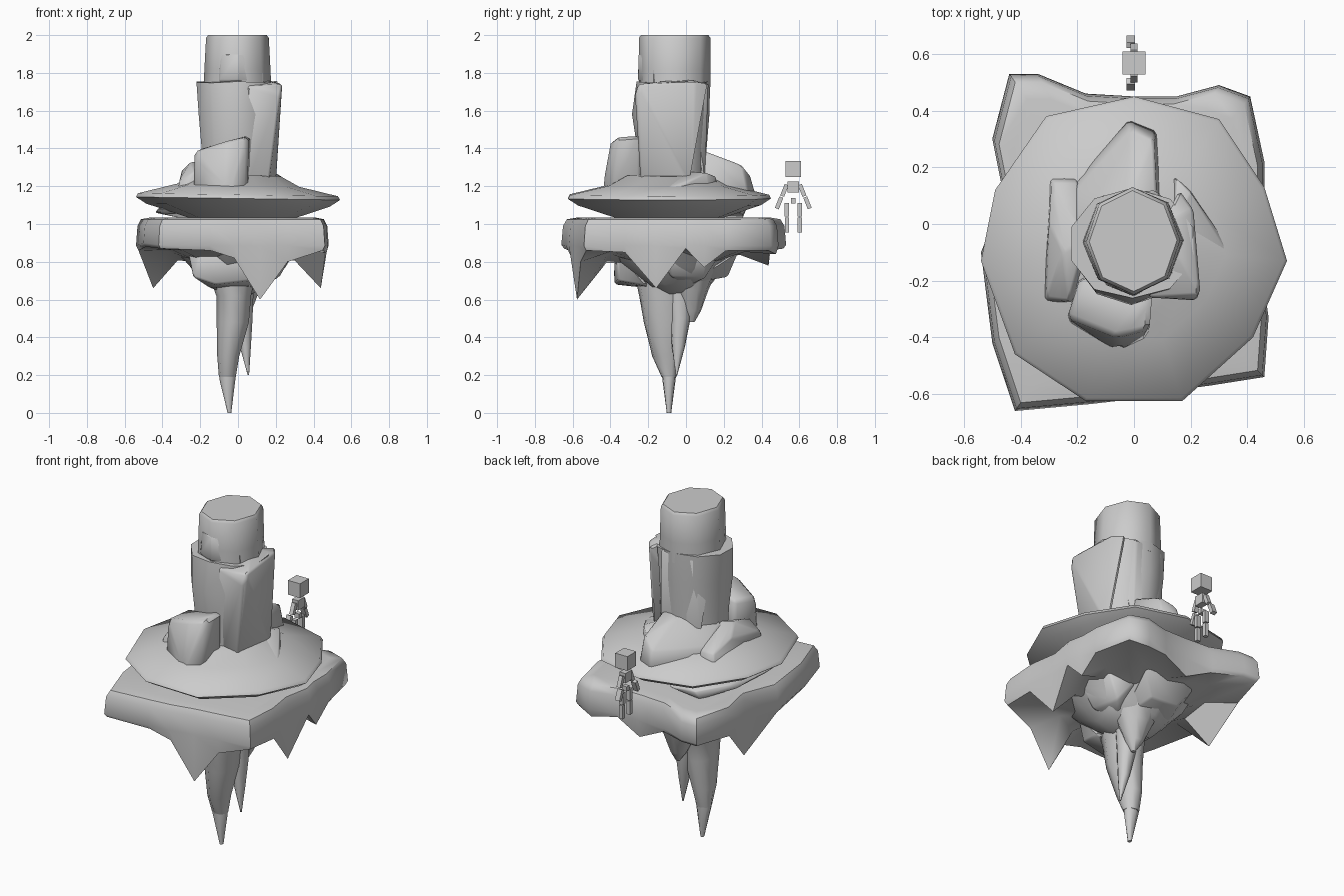
import bpy, bmesh, math, random
from mathutils import Vector

random.seed(4)

def finish(bm, name, angle=35):
    bmesh.ops.recalc_face_normals(bm, faces=bm.faces)
    me = bpy.data.meshes.new(name)
    bm.to_mesh(me)
    bm.free()
    ob = bpy.data.objects.new(name, me)
    bpy.context.collection.objects.link(ob)
    for p in me.polygons:
        p.use_smooth = True
    me.set_sharp_from_angle(angle=math.radians(angle))
    return ob

def loft(name, rings, angle=35):
    """Skin a stack of equal-length point rings and cap both ends."""
    bm = bmesh.new()
    vs = [[bm.verts.new(p) for p in r] for r in rings]
    n = len(rings[0])
    for a, b in zip(vs, vs[1:]):
        for i in range(n):
            j = (i + 1) % n
            bm.faces.new((a[i], a[j], b[j], b[i]))
    bm.faces.new(vs[0])
    bm.faces.new(vs[-1])
    return finish(bm, name, angle)

def ring(cx, cy, z, rx, ry, n=8, jit=0.0, zjit=0.0, rot=0.5):
    pts = []
    for i in range(n):
        a = 2 * math.pi * (i + rot) / n
        k = 1 + random.uniform(-jit, jit)
        pts.append((cx + rx * k * math.cos(a), cy + ry * k * math.sin(a),
                    z + random.uniform(-zjit, zjit)))
    return pts

def rock(name, pts, bevel=0.01):
    """Convex boulder around a few points, with softened edges."""
    bm = bmesh.new()
    for p in pts:
        bm.verts.new(p)
    res = bmesh.ops.convex_hull(bm, input=bm.verts)
    bmesh.ops.delete(bm, geom=[v for v in res["geom_interior"] if isinstance(v, bmesh.types.BMVert)], context='VERTS')
    bmesh.ops.dissolve_limit(bm, angle_limit=math.radians(6), verts=bm.verts, edges=bm.edges)
    if bevel:
        bmesh.ops.bevel(bm, geom=bm.edges[:], offset=bevel, segments=1, affect='EDGES', clamp_overlap=True)
    return finish(bm, name, 45)

def spike(name, secs, n=9):
    loft(name, [ring(x, y, z, rx, ry, n) for x, y, z, rx, ry in secs], 60)

# --- slab: outline point x, y and the height its skirt hangs down to
outline = [(-.42, -.66, .87), (-.15, -.635, .86), (-.02, -.62, .82), (.12, -.59, .6), (.27, -.57, .8),
           (.46, -.54, .86), (.475, -.33, .85), (.45, -.16, .66), (.48, .0, .87), (.46, .1, .77), (.46, .22, .86),
           (.41, .45, .86), (.3, .49, .84),
           (.15, .45, .86), (0, .45, .78), (-.17, .46, .86), (-.34, .53, .87), (-.44, .53, .87),
           (-.5, .3, .86), (-.46, .1, .66), (-.54, -.1, .86), (-.5, -.42, .88)]
C = Vector((-.02, -.07))

def inset(k, zf):
    return [((x - C.x) * k + C.x, (y - C.y) * k + C.y, zf(z)) for x, y, z in outline]

loft("island_slab", [inset(.85, lambda z: 1.035),
                     inset(.95, lambda z: 1.025),
                     inset(.985, lambda z: .99),
                     inset(1.0, lambda z: max(z + .02, .885)),
                     inset(.975, lambda z: z),
                     inset(.68, lambda z: .86 - .25 * (.87 - z)),
                     inset(.4, lambda z: .8)], 50)

# --- broken rock under the slab
loft("underside_mass", [ring(-.01, -.07, .9, .36, .4, 9),
                        ring(-.01, -.07, .79, .26, .29, 9, .12, .03),
                        ring(0, -.05, .69, .18, .19, 9, .1, .03),
                        ring(0, -.05, .63, .08, .1, 9)], 40)
rock("underside_front_block", [(-.27, -.3, .86), (-.24, -.38, .72), (-.12, -.38, .68), (.06, -.36, .7),
                               (.1, -.36, .86), (-.15, -.2, .66), (.08, -.2, .67), (-.2, -.38, .86)])
rock("underside_right_block", [(.1, -.2, .88), (.3, -.1, .86), (.28, .12, .86), (.1, .2, .86),
                               (.22, -.08, .72), (.2, .1, .71), (.1, 0, .66)])
rock("underside_back_block", [(-.2, .28, .86), (.15, .28, .86), (-.12, .22, .73), (.06, .22, .72),
                              (-.2, .0, .7), (.1, .0, .68)])

# --- hanging stalactites
spike("main_stalactite", [(-.03, -.09, .8, .15, .2), (-.02, -.11, .62, .095, .14),
                          (-.025, -.11, .48, .088, .115), (-.05, -.1, .3, .06, .08), (-.055, -.09, .19, .046, .04)])
spike("stalactite_tip", [(-.055, -.09, .24, .042, .04), (-.055, -.09, .18, .044, .036),
                         (-.045, -.09, 0, .01, .012)])
spike("side_stalactite", [(.02, -.03, .75, .07, .08), (.03, -.03, .5, .05, .055),
                          (.04, -.04, .35, .03, .035), (.055, -.05, .2, .004, .004)])
spike("back_stalactite", [(.02, .03, .8, .17, .16), (.02, .03, .65, .1, .09), (.025, .03, .54, .05, .05),
                          (.03, .03, .48, .01, .015)])

# --- thin stones between slab and disc
rock("left_ledge_stone", [(-.44, -.2, 1.06), (-.42, .12, 1.06), (-.3, .3, 1.03), (-.1, .3, 1.05),
                          (-.42, -.2, 1.085), (-.4, .15, 1.09), (-.28, .32, 1.08), (-.05, .25, 1.09)], .006)

# --- wide disc
rim = [(0, .45), (.3, .37), (.46, .13), (.54, -.13), (.42, -.4), (.17, -.625), (-.17, -.625),
       (-.42, -.46), (-.54, -.13), (-.49, .12), (-.31, .38)]

def disc(k, z):
    return [(x * k, (y + .08) * k - .08, z - .015 * x) for x, y in rim]

loft("upper_disc", [disc(.42, 1.26), disc(.6, 1.205), disc(.98, 1.155), disc(1, 1.135),
                    disc(.9, 1.1), disc(.62, 1.05), disc(.45, 1.02)], 50)

# --- tower
loft("tower_lower", [ring(0, -.07, 1.2, .195, .17, 10), ring(-.005, -.075, 1.4, .2, .185, 10, .02),
                     ring(-.01, -.08, 1.58, .205, .205, 10, .02),
                     ring(-.005, -.07, 1.75, .225, .195, 10, .02, .01)], 50)
rock("tower_side_column", [(.04, -.22, 1.2), (.16, -.24, 1.2), (.2, .02, 1.2), (.12, -.24, 1.45), (.2, -.2, 1.45),
                           (.05, -.26, 1.73), (.22, -.27, 1.68), (.235, -.25, 1.74), (.21, .05, 1.75),
                           (.16, .12, 1.74), (.1, .0, 1.77)], .01)
rock("tower_back_column", [(-.14, .07, 1.2), (.1, .1, 1.2), (-.12, .1, 1.74), (.08, .12, 1.75),
                           (.14, 0, 1.75), (-.18, -.02, 1.76)], .012)
loft("tower_top", [ring(-.003, -.06, z, rx, ry, 8, 0, 0, .02) for z, rx, ry in
                   ((1.7, .18, .188), (1.82, .175, .19), (1.985, .166, .19), (2, .155, .178))], 50)
rock("tower_top_panel", [(-.11, -.18, 1.74), (-.1, -.215, 1.76), (.0, -.256, 1.76), (.14, -.17, 1.74),
                         (-.09, -.213, 1.9), (.0, -.254, 1.9), (.13, -.17, 1.89), (0, -.1, 1.8)], .006)

# --- boulders around the tower base
rock("front_boulder", [(-.24, -.34, 1.17), (-.06, -.45, 1.17), (.05, -.4, 1.17), (.06, -.24, 1.17), (-.19, -.18, 1.17),
                       (-.235, -.33, 1.38), (-.06, -.4, 1.44), (.055, -.37, 1.46), (.065, -.24, 1.47), (-.19, -.19, 1.40)], .018)
rock("back_ramp", [(-.23, .15, 1.16), (-.02, .37, 1.16), (.08, .33, 1.16), (.1, .05, 1.17), (-.22, -.05, 1.2),
                   (-.21, .12, 1.25), (-.01, .34, 1.26), (.07, .3, 1.31), (.08, .1, 1.385), (-.02, .1, 1.38),
                   (-.2, -.05, 1.34)], .01)
rock("left_ridge", [(-.325, -.28, 1.14), (-.3, .17, 1.14), (-.2, .17, 1.17), (-.19, -.28, 1.17),
                    (-.31, -.26, 1.23), (-.29, .15, 1.24), (-.3, .0, 1.28), (-.25, -.1, 1.33),
                    (-.2, .15, 1.24), (-.23, -.27, 1.28), (-.17, -.05, 1.33)], .008)
rock("right_wedge", [(.12, .17, 1.16), (.2, .12, 1.16), (.37, -.13, 1.14), (.28, -.17, 1.14), (.14, -.06, 1.19),
                     (.15, .16, 1.25), (.2, .11, 1.27), (.33, -.1, 1.19), (.25, -.12, 1.2), (.14, .0, 1.28)], .004)

# --- small blocky figure behind the island, facing sideways
def block(name, y, z, sx, sy, sz, tilt=0, x=0):
    bpy.ops.mesh.primitive_cube_add(size=1, location=(x, y, z), rotation=(tilt, 0, 0))
    ob = bpy.context.object
    ob.name = name
    ob.scale = (sx, sy, sz)

FY = .568
block("figure_head", FY, 1.292, .08, .082, .085)
block("figure_torso", FY, 1.195, .04, .06, .058)
block("figure_pelvis", FY, 1.123, .03, .026, .028)
for s, side in ((-1, "front"), (1, "back")):
    block(f"figure_upper_arm_{side}", FY + s * .047, 1.178, .024, .022, .065, s * .38)
    block(f"figure_forearm_{side}", FY + s * .075, 1.112, .03, .022, .065, s * .38, -.012)
    block(f"figure_thigh_{side}", FY + s * .034, 1.075, .026, .024, .07)
    block(f"figure_shin_{side}", FY + s * .034, .995, .024, .022, .08)
